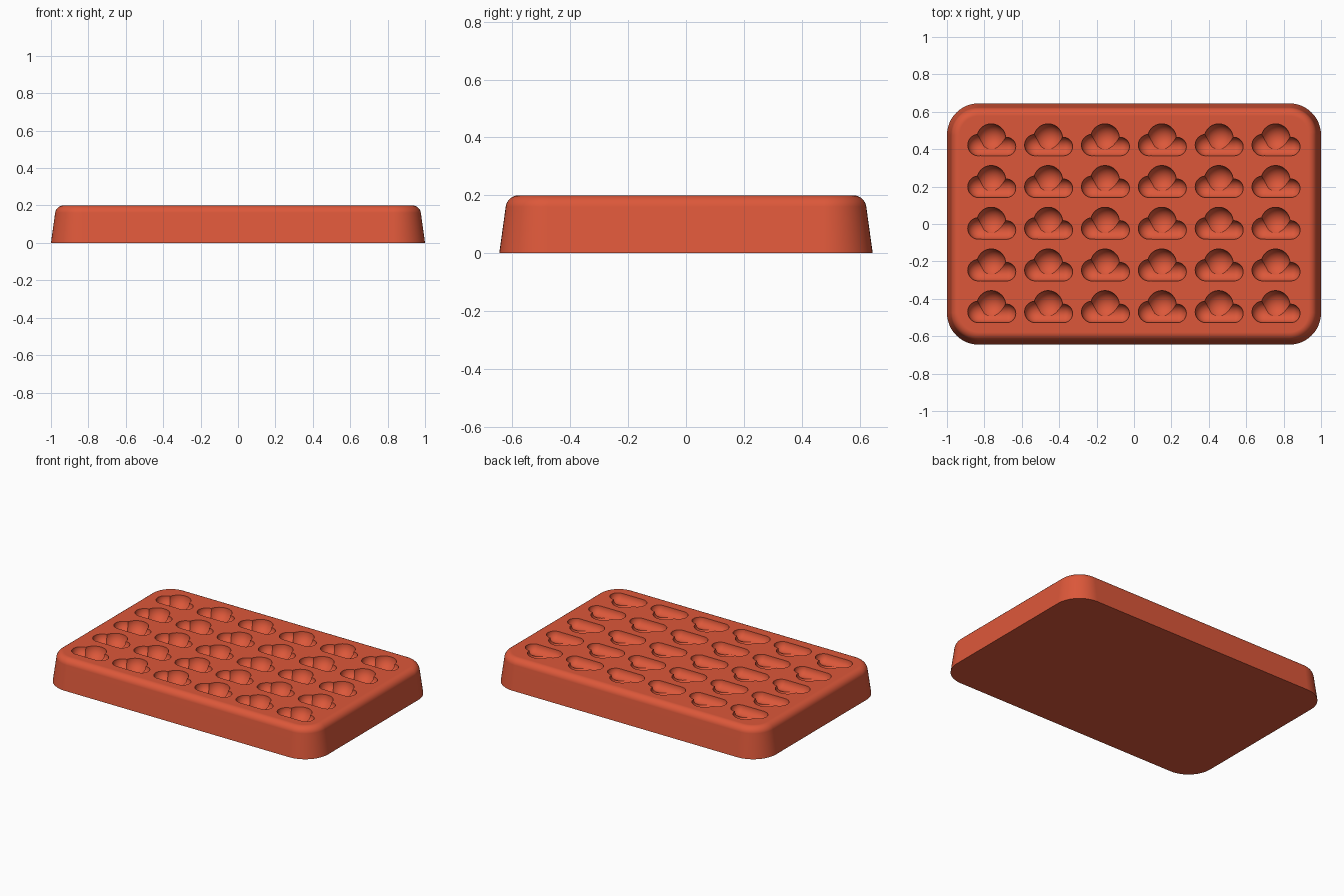
import bpy, bmesh
from math import sin, cos, pi, radians
from mathutils import Matrix, Vector

cube = bpy.data.objects.get("Cube")
if cube:
    bpy.data.objects.remove(cube)

HALF_X, HALF_Y, CORNER = 1.0, 0.645, 0.17
TOP = 0.2

rubber = bpy.data.materials.new("terracotta red")
rubber.use_nodes = True
RED = (0.72, 0.097, 0.042, 1)
rubber.diffuse_color = RED
rubber.node_tree.nodes["Principled BSDF"].inputs["Base Color"].default_value = RED


def to_object(name, bm):
    mesh = bpy.data.meshes.new(name)
    bmesh.ops.recalc_face_normals(bm, faces=bm.faces)
    bm.to_mesh(mesh)
    bm.free()
    mesh.materials.append(rubber)
    obj = bpy.data.objects.new(name, mesh)
    bpy.context.collection.objects.link(obj)
    return obj


def rounded_ring(bm, inset, z, steps=12):
    """Rounded rectangle of vertices, pulled in by the inset."""
    r = CORNER - inset
    ring = []
    for k, (sx, sy) in enumerate([(1, 1), (-1, 1), (-1, -1), (1, -1)]):
        for i in range(steps + 1):
            a = (k + i / steps) * pi / 2
            ring.append(bm.verts.new((sx * (HALF_X - CORNER) + r * cos(a),
                                      sy * (HALF_Y - CORNER) + r * sin(a), z)))
    return ring


# Tray body: sloped wall with a rounded upper rim
def make_tray():
    bm = bmesh.new()
    fillet, start = 0.045, radians(8)
    profile = [(0, 0)]
    for i in range(9):
        a = start + (pi / 2 - start) * i / 8
        profile.append((0.067 - fillet * cos(a), TOP - fillet + fillet * sin(a)))
    rings = [rounded_ring(bm, *p) for p in profile]
    for low, high in zip(rings, rings[1:]):
        for i in range(len(low)):
            j = (i + 1) % len(low)
            bm.faces.new((low[i], low[j], high[j], high[i]))
    bm.faces.new(rings[0][::-1])
    bm.faces.new(rings[-1])
    return to_object("mold_tray", bm)


# One puff of every cloud cavity: a ball, or a capsule stretched along x
def make_puffs(name, x, y, radius, stretch=0):
    bm = bmesh.new()
    turn = Matrix.Rotation(pi / 2, 4, 'Y') @ Matrix.Rotation(pi / 32, 4, 'Z')
    for row in range(5):
        for col in range(6):
            centre = Vector(((col - 2.5) * 0.304 + x, (row - 2) * 0.223 + 0.004 + y, TOP))
            puff = bmesh.ops.create_uvsphere(bm, u_segments=32, v_segments=17,
                                             radius=radius, matrix=turn)["verts"]
            for v in puff:
                v.co.x += stretch if v.co.x > 0 else -stretch
                v.co += centre
    return to_object(name, bm)


tray = make_tray()
cutters = [
    make_puffs("left_puffs", -0.071, -0.028, 0.058),
    make_puffs("middle_puffs", -0.003, 0.009, 0.077),
    make_puffs("base_puffs", 0.013, -0.036, 0.05, 0.065),
]

# Carve the cavities
bpy.context.view_layer.objects.active = tray
tray.select_set(True)
for cutter in cutters:
    cutter.hide_render = True
    cut = tray.modifiers.new("cavities", 'BOOLEAN')
    cut.operation = 'DIFFERENCE'
    cut.solver = 'EXACT'
    cut.object = cutter
    bpy.ops.object.modifier_apply(modifier=cut.name)
for cutter in cutters:
    bpy.data.objects.remove(cutter)

# Smooth shading with crisp cavity rims
bpy.ops.object.shade_smooth_by_angle(angle=radians(30))
weighted = tray.modifiers.new("even normals", 'WEIGHTED_NORMAL')
weighted.keep_sharp = True
